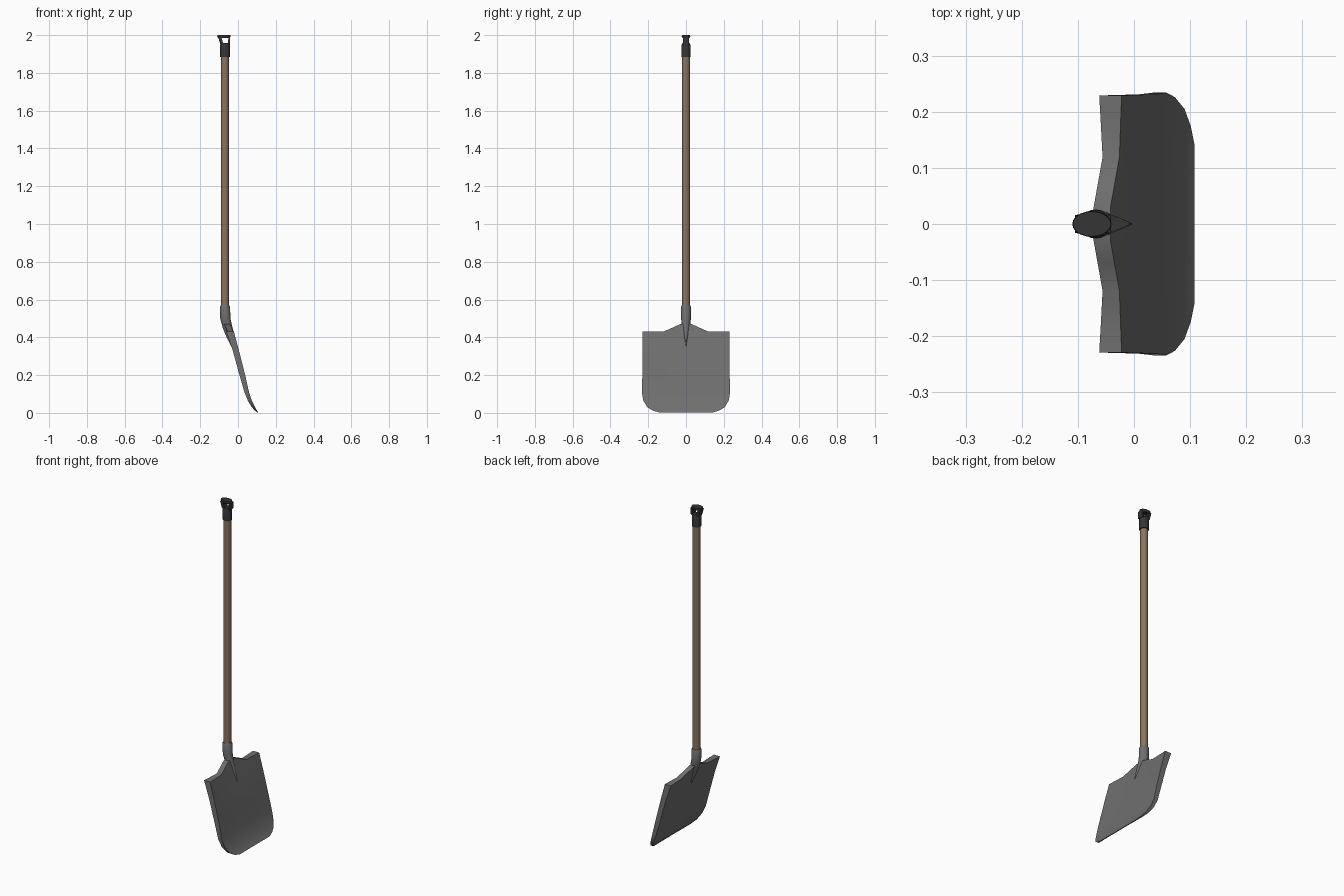
import bpy, bmesh, math

cube = bpy.data.objects.get("Cube")
if cube:
    bpy.data.objects.remove(cube, do_unlink=True)


def material(name, rgb):
    m = bpy.data.materials.new(name)
    m.use_nodes = True
    m.diffuse_color = (*rgb, 1)
    m.node_tree.nodes["Principled BSDF"].inputs["Base Color"].default_value = (*rgb, 1)
    return m


steel = material("grey steel", (0.16, 0.16, 0.16))
wood = material("brown wood", (0.26, 0.175, 0.11))
plastic = material("black plastic", (0.035, 0.035, 0.036))


def finish(name, bm, mat):
    bmesh.ops.recalc_face_normals(bm, faces=bm.faces)
    mesh = bpy.data.meshes.new(name)
    bm.to_mesh(mesh)
    bm.free()
    obj = bpy.data.objects.new(name, mesh)
    bpy.context.collection.objects.link(obj)
    mesh.materials.append(mat)
    bpy.ops.object.select_all(action='DESELECT')
    obj.select_set(True)
    bpy.context.view_layer.objects.active = obj
    bpy.ops.object.shade_smooth_by_angle(angle=math.radians(35))
    return obj


def loft(name, sections, mat, sides=20, turn=0.0):
    """Skin elliptical sections given as (z, x, radius_x, radius_y)."""
    bm = bmesh.new()
    rings = []
    for z, x, rx, ry in sections:
        angles = [turn + math.tau * i / sides for i in range(sides)]
        rings.append([bm.verts.new((x + rx * math.cos(a), ry * math.sin(a), z)) for a in angles])
    for low, high in zip(rings, rings[1:]):
        for i in range(sides):
            j = (i + 1) % sides
            bm.faces.new((low[i], low[j], high[j], high[i]))
    bm.faces.new(rings[0])
    bm.faces.new(rings[-1])
    return finish(name, bm, mat)


AXIS = -0.069

# Blade: rows of (z, half width, front x, back x), thinning to the lip
rows = [
    (0.43, 0.229, -0.022, -0.062),
    (0.33, 0.230, 0.005, -0.028),
    (0.20, 0.231, 0.038, 0.008),
    (0.11, 0.234, 0.058, 0.034),
    (0.065, 0.226, 0.073, 0.052),
    (0.03, 0.205, 0.09, 0.073),
    (0.012, 0.175, 0.101, 0.09),
    (0.002, 0.14, 0.108, 0.102),
]
half_columns = [0.13, 0.3, 0.52, 0.85, 1.0]
columns = [-c for c in reversed(half_columns)] + [0.0] + half_columns

bm = bmesh.new()
front, back = [], []
for r, (z, width, xf, xb) in enumerate(rows):
    front_row, back_row = [], []
    for c in columns:
        # Shallow dish towards the middle, fading out at the lip
        dish = min(1, (1 - abs(c)) / 0.45) * (xf - xb) / 0.04
        # Shoulders rise to the socket along the top edge
        rise = 0.04 * min(1, max(0, (0.52 - abs(c)) / 0.39)) if r == 0 else 0
        lean = -0.4 * rise
        y = c * width
        front_row.append(bm.verts.new((xf + lean - 0.004 * dish, y, z + rise)))
        back_row.append(bm.verts.new((xb + lean + 0.006 * dish, y, z + rise)))
    front.append(front_row)
    back.append(back_row)
last_r, last_c = len(rows) - 1, len(columns) - 1
for grid in (front, back):
    for r in range(last_r):
        for c in range(last_c):
            bm.faces.new((grid[r][c], grid[r][c + 1], grid[r + 1][c + 1], grid[r + 1][c]))
for r in (0, last_r):
    for c in range(last_c):
        bm.faces.new((front[r][c], front[r][c + 1], back[r][c + 1], back[r][c]))
for c in (0, last_c):
    for r in range(last_r):
        bm.faces.new((front[r][c], front[r + 1][c], back[r + 1][c], back[r][c]))
finish("blade", bm, steel)

# Socket: tube that bends forward and tapers to a spine on the blade
loft("socket", [
    (0.355, -0.020, 0.018, 0.002),
    (0.40, -0.037, 0.023, 0.012),
    (0.45, -0.055, 0.026, 0.021),
    (0.50, -0.067, 0.027, 0.026),
    (0.562, AXIS, 0.027, 0.026),
    (0.568, AXIS, 0.024, 0.023),
], steel)

# Shaft
loft("shaft", [(0.55, AXIS, 0.021, 0.021), (1.9, AXIS, 0.021, 0.021)], wood)

# Grip: collar, two legs and an oval top bar around an opening
loft("grip_collar", [
    (1.885, AXIS, 0.026, 0.025),
    (1.945, AXIS, 0.026, 0.025),
    (1.957, AXIS, 0.024, 0.019),
], plastic)
quarter = math.pi / 4
for name, low_x, high_x, thick in (("grip_back_leg", -0.085, -0.097, 0.012),
                                   ("grip_front_leg", -0.048, -0.046, 0.007)):
    loft(name, [(1.95, low_x, thick, 0.024), (1.99, high_x, thick, 0.023)],
         plastic, sides=4, turn=quarter)
loft("grip_top_bar", [
    (1.985, -0.074, 0.032, 0.019),
    (1.993, -0.075, 0.035, 0.023),
    (2.0, -0.075, 0.034, 0.022),
], plastic)
